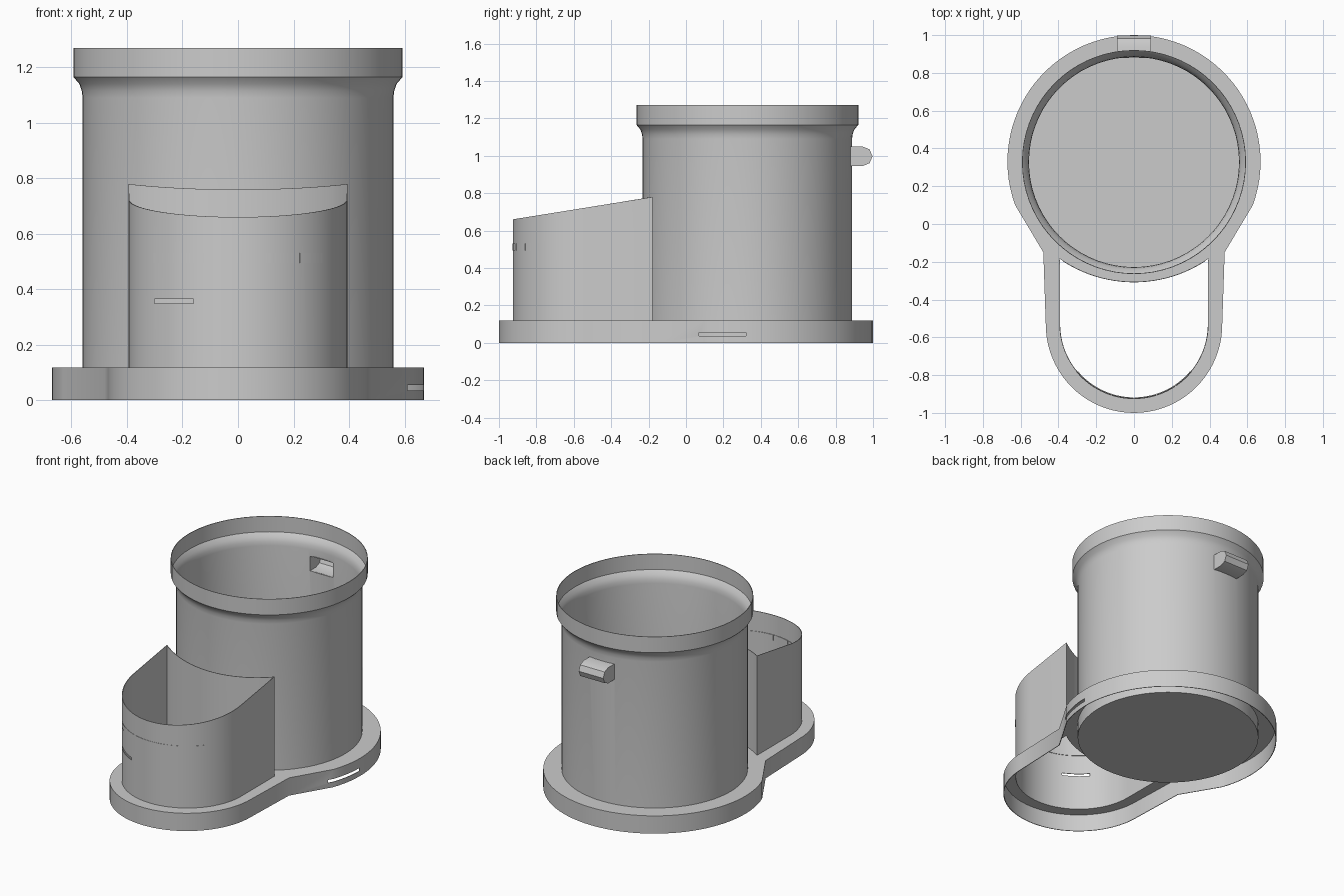
import bpy, bmesh
from math import sin, cos, asin, radians

if "Cube" in bpy.data.objects:
    bpy.data.objects.remove(bpy.data.objects["Cube"], do_unlink=True)

GREY = (0.6, 0.6, 0.6, 1)
mat = bpy.data.materials.new("plain grey")
mat.use_nodes = True
mat.diffuse_color = GREY
mat.node_tree.nodes["Principled BSDF"].inputs["Base Color"].default_value = GREY

WALL = 0.004
CUP_Y = 0.328      # centre of the round container
BIN_Y = -0.53      # centre of the rounded bin front
BIN_R = 0.395


def arc(r, cy, start, end, n):
    """Points on a circle centred on (0, cy), angles in degrees."""
    angles = [radians(start + (end - start) * i / n) for i in range(n + 1)]
    return [(r * cos(a), cy + r * sin(a)) for a in angles]


def add_ring(bm, points, height):
    z = height if callable(height) else lambda y: height
    return [bm.verts.new((x, y, z(y))) for x, y in points]


def bridge(bm, low, high, closed=True):
    n = len(low)
    for i in range(n if closed else n - 1):
        j = (i + 1) % n
        bm.faces.new((low[i], low[j], high[j], high[i]))


def finish(bm, name, thickness=WALL, offset=-1, cutters=()):
    """Turn the sheet into a thin shell, cut openings and shade it."""
    mesh = bpy.data.meshes.new(name)
    bm.to_mesh(mesh)
    bm.free()
    mesh.materials.append(mat)
    ob = bpy.data.objects.new(name, mesh)
    bpy.context.collection.objects.link(ob)
    bpy.ops.object.select_all(action="DESELECT")
    ob.select_set(True)
    bpy.context.view_layer.objects.active = ob
    solid = ob.modifiers.new("shell", "SOLIDIFY")
    solid.thickness = thickness
    solid.offset = offset
    for cutter in cutters:
        cut = ob.modifiers.new("opening", "BOOLEAN")
        cut.operation = "DIFFERENCE"
        cut.solver = "EXACT"
        cut.object = cutter
    for m in list(ob.modifiers):
        bpy.ops.object.modifier_apply(modifier=m.name)
    for cutter in cutters:
        bpy.data.objects.remove(cutter, do_unlink=True)
    bpy.ops.object.shade_smooth_by_angle(angle=radians(30))


def box_cutter(center, size):
    bpy.ops.mesh.primitive_cube_add(size=1, location=center)
    ob = bpy.context.object
    ob.name = "opening_cutter"
    ob.scale = size
    ob.hide_render = True
    bpy.context.view_layer.update()
    return ob


# Outlines shared by the base and the bin
base_outline = (arc(0.67, 0.33, -20, 200, 56) + [(-0.48, -0.15)]
                + arc(0.467, -0.533, 180, 360, 40) + [(0.48, -0.15)])
bin_outline = arc(BIN_R, BIN_Y, 180, 360, 40) + arc(0.687, 0.382, -54.9, -125.1, 24)
cup_hole = arc(0.557, CUP_Y, 0, 360, 72)[:-1]

# Base: hollow skirt with a top plate, open below the bin
bm = bmesh.new()
low = add_ring(bm, base_outline, 0)
high = add_ring(bm, base_outline, 0.118)
bridge(bm, low, high)
loops = [high, add_ring(bm, bin_outline, 0.118), add_ring(bm, cup_hole, 0.118)]
edges = []
for loop in loops:
    for a, b in zip(loop, loop[1:] + loop[:1]):
        edges.append(bm.edges.get((a, b)) or bm.edges.new((a, b)))
fill = bmesh.ops.triangle_fill(bm, edges=edges, use_beauty=True, normal=(0, 0, 1))
for f in fill["geom"]:
    if isinstance(f, bmesh.types.BMFace):
        f.normal_update()
        if f.normal.z < 0:
            f.normal_flip()
finish(bm, "base", cutters=[box_cutter((0.65, 0.195, 0.045), (0.14, 0.25, 0.02))])

# Round container with raised floor, flared shoulder and tall rim
profile = [(0.56, 0.022), (0.56, 1.09), (0.563, 1.115), (0.572, 1.14),
           (0.593, 1.165), (0.593, 1.27)]
bm = bmesh.new()
rings = [add_ring(bm, arc(r, CUP_Y, 0, 360, 72)[:-1], z) for r, z in profile]
for a, b in zip(rings, rings[1:]):
    bridge(bm, a, b)
bm.faces.new(rings[0][::-1])
finish(bm, "round_container",
       cutters=[box_cutter((0, 0.9, 0.997), (0.17, 0.2, 0.096))])

# Hollow peg on the back with a bevelled nose, open towards the container
nose = [(y, x + 0.997) for x, y in arc(0.052, 0.945, 180, 0, 4)]
side = [(0.878, 0.945)] + nose + [(0.878, 1.049)]
bm = bmesh.new()
left = [bm.verts.new((0.09, y, z)) for y, z in side]
right = [bm.verts.new((-0.09, y, z)) for y, z in side]
bridge(bm, left, right, closed=False)
bm.faces.new(left)
bm.faces.new(right[::-1])
bmesh.ops.recalc_face_normals(bm, faces=bm.faces[:])
finish(bm, "back_peg")

# Front bin: open top and bottom, top edge rising to the back
bm = bmesh.new()
bridge(bm, add_ring(bm, bin_outline, 0.114),
       add_ring(bm, bin_outline, lambda y: 0.66 + (y + 0.925) * 0.16))
finish(bm, "front_bin",
       cutters=[box_cutter((-0.23, -0.85, 0.357), (0.14, 0.3, 0.016))])


def curved_plate(name, x0, x1, z0, z1):
    """Thin plate set into the rounded front of the bin."""
    a0, a1 = asin(x0 / BIN_R), asin(x1 / BIN_R)
    points = [(BIN_R * sin(a), BIN_Y - BIN_R * cos(a))
              for a in (a0 + (a1 - a0) * i / 8 for i in range(9))]
    sheet = bmesh.new()
    bridge(sheet, add_ring(sheet, points, z0), add_ring(sheet, points, z1), closed=False)
    finish(sheet, name, thickness=0.009, offset=-0.6)


# Row of thin panels showing on both sides of the bin front
stops = [-0.305, -0.12, 0, 0.12, 0.22, 0.305]
for i, (x0, x1) in enumerate(zip(stops, stops[1:])):
    curved_plate(f"front_panel_{i + 1}", x0 + 0.002, x1 - 0.002, 0.494, 0.53)
